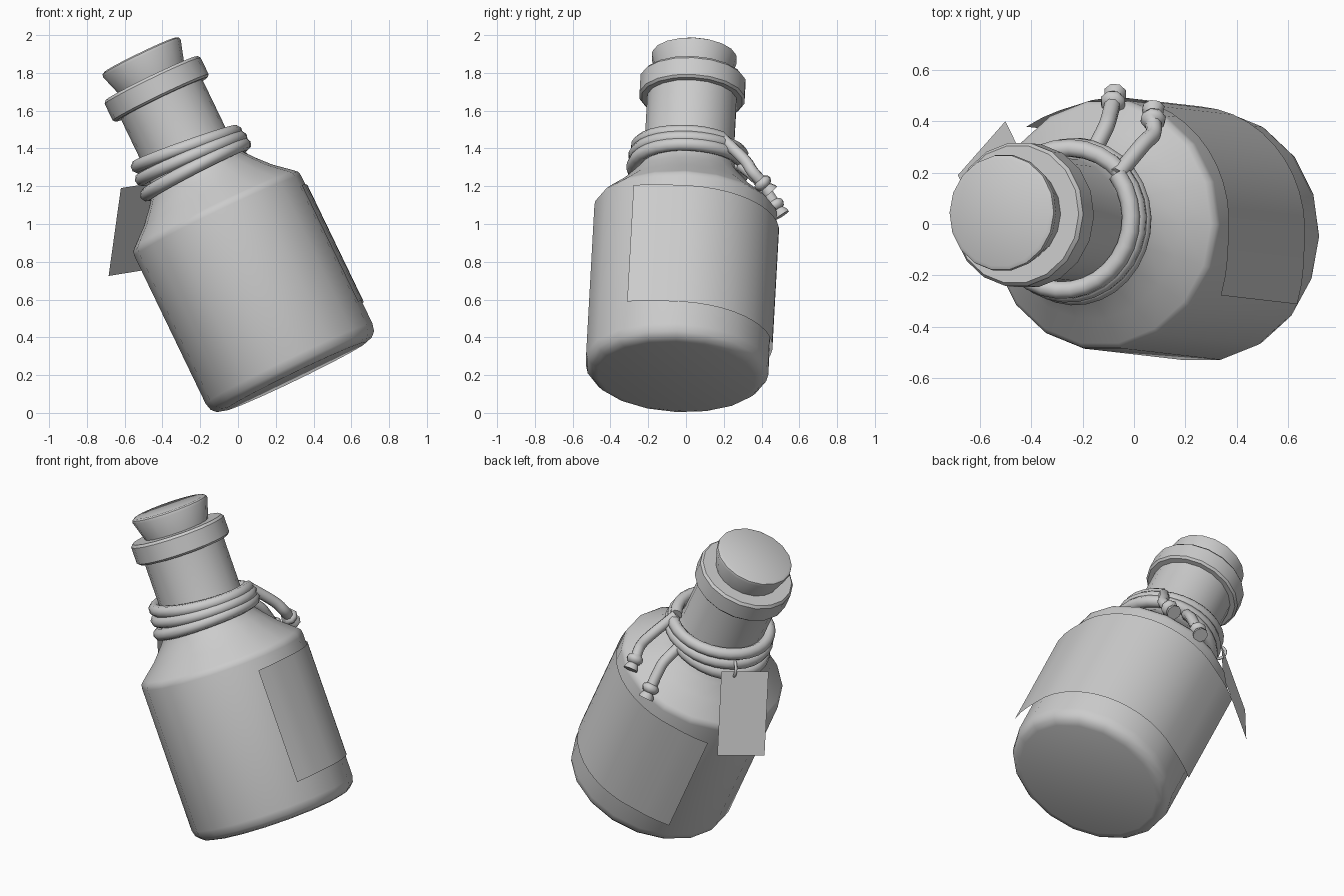
import bpy, bmesh, math
from mathutils import Vector, Matrix

if "Cube" in bpy.data.objects:
    bpy.data.objects.remove(bpy.data.objects["Cube"])

# Leaning bottle frame: base centre, axis and two cross directions
BASE = Vector((0.303, -0.05, 0.193))
AXIS = Vector((-0.434, 0.05, 0.9)).normalized()
U = Vector((0, 1, 0)).cross(AXIS).normalized()
V = AXIS.cross(U)
SIDES = 18


def place(angle, r, h):
    return BASE + AXIS * h + (U * math.cos(angle) + V * math.sin(angle)) * r


def finish(name, bm, angle=38):
    bmesh.ops.recalc_face_normals(bm, faces=bm.faces)
    me = bpy.data.meshes.new(name)
    bm.to_mesh(me)
    bm.free()
    ob = bpy.data.objects.new(name, me)
    bpy.context.collection.objects.link(ob)
    smooth(ob, angle)
    return ob


def smooth(ob, angle=38):
    bpy.ops.object.select_all(action='DESELECT')
    ob.select_set(True)
    bpy.context.view_layer.objects.active = ob
    bpy.ops.object.shade_smooth_by_angle(angle=math.radians(angle))


def lathe(name, profile):
    bm = bmesh.new()
    rings = [[bm.verts.new(place(2 * math.pi * i / SIDES, r, h)) for i in range(SIDES)]
             for r, h in profile]
    for a, b in zip(rings, rings[1:]):
        for i in range(SIDES):
            j = (i + 1) % SIDES
            bm.faces.new((a[i], a[j], b[j], b[i]))
    bm.faces.new(rings[0])
    bm.faces.new(rings[-1])
    return finish(name, bm)


def tube(name, points, radius, cyclic=False):
    # points: (position, radius factor)
    cu = bpy.data.curves.new(name, 'CURVE')
    cu.dimensions = '3D'
    cu.bevel_depth = radius
    cu.bevel_resolution = 2
    cu.use_fill_caps = True
    sp = cu.splines.new('POLY')
    sp.points.add(len(points) - 1)
    for p, (co, f) in zip(sp.points, points):
        p.co = (*co, 1)
        p.radius = f
    sp.use_cyclic_u = cyclic
    ob = bpy.data.objects.new(name, cu)
    bpy.context.collection.objects.link(ob)
    bpy.ops.object.select_all(action='DESELECT')
    ob.select_set(True)
    bpy.context.view_layer.objects.active = ob
    bpy.ops.object.convert(target='MESH')
    smooth(bpy.context.object, 50)


# Glass bottle with shoulder, neck and lip ring
lathe("bottle", [(0.42, 0), (0.455, 0.01), (0.48, 0.035), (0.49, 0.075), (0.49, 0.945),
                 (0.486, 0.968), (0.47, 0.985), (0.377, 1.065), (0.31, 1.14), (0.27, 1.19),
                 (0.248, 1.25), (0.24, 1.32), (0.24, 1.63), (0.27, 1.63), (0.282, 1.642),
                 (0.282, 1.74), (0.27, 1.755), (0.2, 1.755)])

# Tapered cork
lathe("cork", [(0.185, 1.7), (0.192, 1.755), (0.228, 1.87), (0.225, 1.885), (0.21, 1.893)])

# Paper label wrapped round the body, with both ends lifting off
bm = bmesh.new()
pairs = []
N = 20
for i in range(N + 1):
    deg = -30 + 165 * i / N
    lift = max(0, 1 - min(deg + 30, 135 - deg) / 25)
    r = 0.499 + 0.045 * lift ** 1.3
    pairs.append([bm.verts.new(place(math.radians(deg), r, h)) for h in (0.2, 0.885)])
for a, b in zip(pairs, pairs[1:]):
    bm.faces.new((a[0], b[0], b[1], a[1]))
finish("paper_label", bm)

# Cord wound three times round the neck: height and radius at each half turn
HALF = [(1.23, 0.285), (1.21, 0.292), (1.225, 0.292), (1.295, 0.28), (1.265, 0.29),
        (1.365, 0.27), (1.305, 0.28)]
coil = []
for deg in range(75, 1080 + 49, 12):
    k = min(deg / 180, 5.999)
    i = int(k)
    f = (1 - math.cos(math.pi * (k - i))) / 2
    h, r = (HALF[i][n] * (1 - f) + HALF[i + 1][n] * f for n in (0, 1))
    coil.append((place(math.radians(deg), r, h), 1))
tube("neck_cord", coil, 0.036)


# Loose cord ends, each with a knot and a frayed tip
def cord_end(name, start, pts):
    ctrl = [Vector(start)] + [Vector(p) for p in pts]
    path = []
    for i in range(len(ctrl) - 1):
        p0, p1 = ctrl[max(i - 1, 0)], ctrl[i]
        p2, p3 = ctrl[i + 1], ctrl[min(i + 2, len(ctrl) - 1)]
        for s in range(4):
            t = s / 4
            path.append((0.5 * (2 * p1 + (p2 - p0) * t + (2 * p0 - 5 * p1 + 4 * p2 - p3) * t * t
                                + (3 * p1 - p0 - 3 * p2 + p3) * t ** 3), 1))
    tip = ctrl[-1]
    d = (tip - ctrl[-2]).normalized()
    for off, f in ((0, 1), (0.01, 1.45), (0.028, 1.6), (0.045, 1.3), (0.052, 0.95),
                   (0.075, 1.35), (0.09, 1.4)):
        path.append((tip + d * off, f))
    tube(name, path, 0.032)


cord_end("cord_end_long", coil[0][0],
         [(-0.11, 0.375, 1.24), (-0.095, 0.42, 1.18), (-0.085, 0.46, 1.12)])
cord_end("cord_end_short", coil[-1][0],
         [(0.035, 0.31, 1.34), (0.075, 0.35, 1.28), (0.075, 0.39, 1.235)])

# Hanging paper tag
corner = Vector((-0.5, 0.40, 0.755))
across = Vector((-0.185, -0.21, -0.03))
up = Vector((0.065, -0.134, 0.465))
bm = bmesh.new()
bm.faces.new([bm.verts.new(corner + p) for p in (Vector(), across, across + up, up)])
finish("paper_tag", bm)

# Small wire ring joining the tag to the cord
hole = corner + across * 0.28 + up * 0.96
out = across.cross(up).normalized()
if out.dot(hole - BASE - AXIS * 1.25) < 0:
    out = -out
mid = hole - out * 0.02 + up.normalized() * 0.035
tube("tag_ring", [(mid + out * 0.045 * math.cos(a) + up.normalized() * 0.045 * math.sin(a), 1)
                  for a in (2 * math.pi * i / 16 for i in range(16))], 0.009, True)
